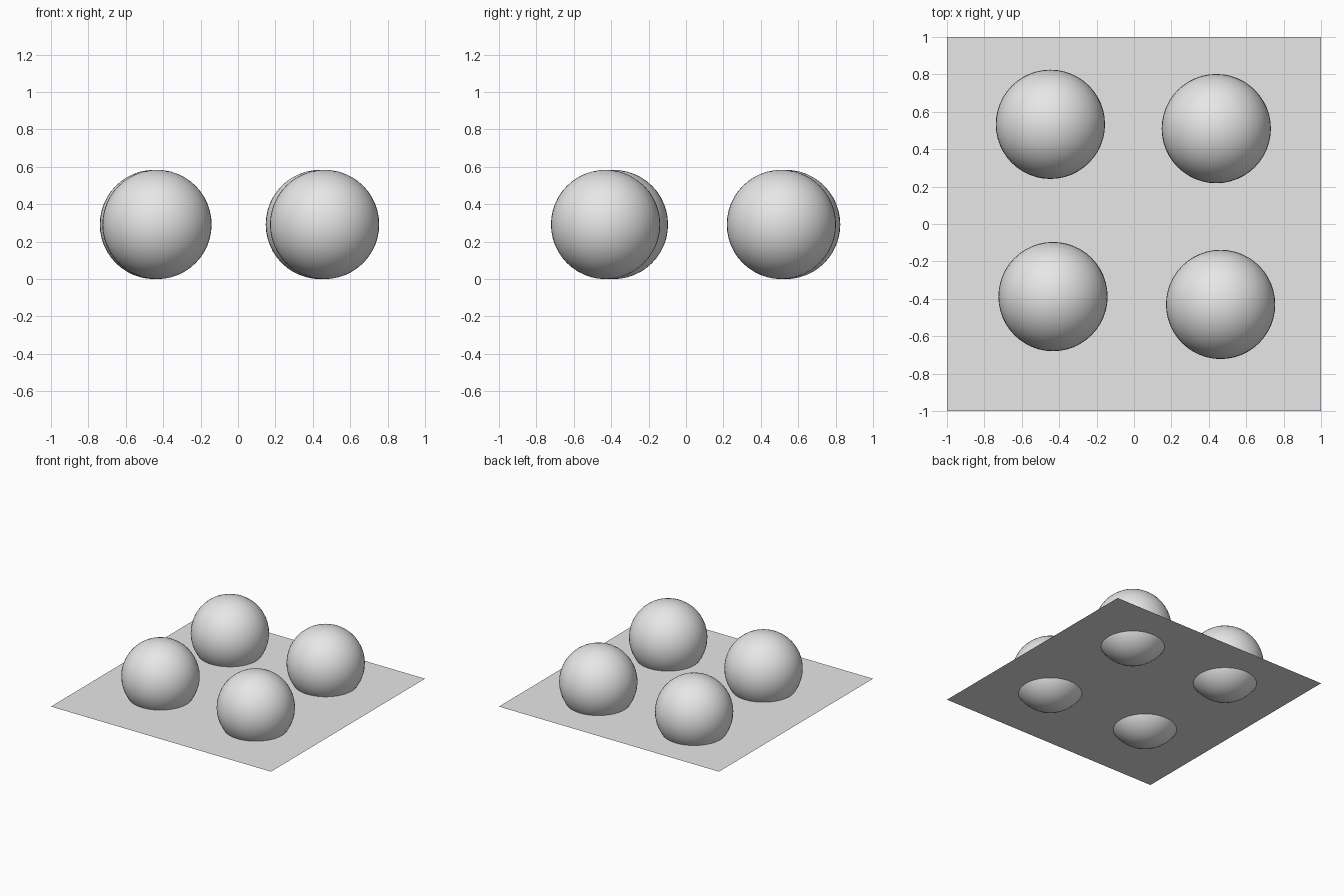
import bpy
import math

if "Cube" in bpy.data.objects:
    bpy.data.objects.remove(bpy.data.objects["Cube"])

RADIUS = 0.292
SHEET_Z = 0.125

grey = bpy.data.materials.new("light_grey")
grey.diffuse_color = (0.8, 0.8, 0.8, 1)
grey.use_nodes = True
grey.node_tree.nodes["Principled BSDF"].inputs["Base Color"].default_value = grey.diffuse_color

# Thin flat sheet that the balls sit in
bpy.ops.mesh.primitive_plane_add(size=2, location=(0, 0, SHEET_Z))
sheet = bpy.context.object
sheet.name = "sheet"
sheet.data.materials.append(grey)


def add_ball(name, x, y):
    bpy.ops.mesh.primitive_uv_sphere_add(
        segments=48, ring_count=24, radius=RADIUS, location=(x, y, RADIUS))
    ball = bpy.context.object
    ball.name = name
    ball.data.materials.append(grey)
    bpy.ops.object.shade_smooth_by_angle(angle=math.radians(30))


# Four balls, slightly off a regular square
for name, x, y in (
    ("ball_back_left", -0.447, 0.533),
    ("ball_back_right", 0.44, 0.51),
    ("ball_front_left", -0.433, -0.388),
    ("ball_front_right", 0.463, -0.43),
):
    add_ball(name, x, y)
